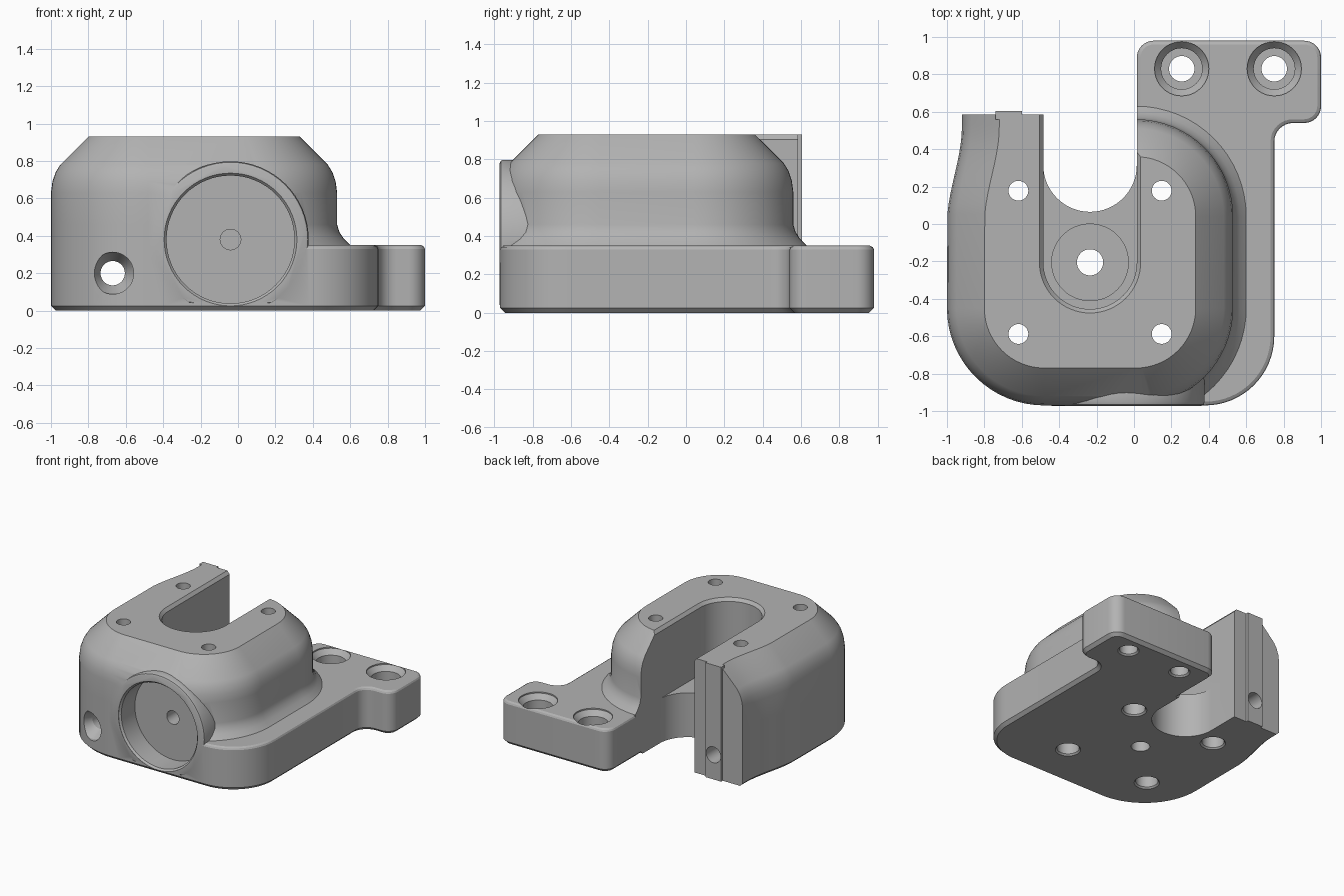
import bpy, bmesh
from math import cos, sin, radians

cube = bpy.data.objects.get("Cube")
if cube:
    bpy.data.objects.remove(cube, do_unlink=True)

metal = bpy.data.materials.new("plain_grey")
metal.use_nodes = True
GREY = (0.45, 0.45, 0.45, 1)
metal.diffuse_color = GREY
metal.node_tree.nodes["Principled BSDF"].inputs["Base Color"].default_value = GREY

CX, CY = -0.235, -0.205      # centre of the housing
FRONT, TOP = -0.97, 0.93


def arc(cx, cy, r, a0, a1, n=16):
    angles = [radians(a0 + (a1 - a0) * i / n) for i in range(n + 1)]
    return [(cx + r * cos(a), cy + r * sin(a)) for a in angles]


def loft(name, sections):
    """Closed solid through rings of 3D points."""
    bm = bmesh.new()
    rings = [[bm.verts.new(p) for p in s] for s in sections]
    for a, b in zip(rings, rings[1:]):
        for i in range(len(a)):
            j = (i + 1) % len(a)
            bm.faces.new((a[i], a[j], b[j], b[i]))
    bm.faces.new(rings[0][::-1])
    bm.faces.new(rings[-1])
    bmesh.ops.recalc_face_normals(bm, faces=bm.faces)
    mesh = bpy.data.meshes.new(name)
    bm.to_mesh(mesh)
    bm.free()
    mesh.materials.append(metal)
    obj = bpy.data.objects.new(name, mesh)
    bpy.context.collection.objects.link(obj)
    return obj


def stack(name, outline, steps):
    """Loft an insettable outline through (height, inset) steps."""
    return loft(name, [[(x, y, z) for x, y in outline(d)] for z, d in steps])


def turned(name, u, v, profile, along_y=False, floor=-9, n=48):
    """Round solid along z, or along y, from (radius, position) steps."""
    rings = []
    for r, t in profile:
        ring = arc(u, v, r, 0, 360 - 360 / n, n - 1)
        rings.append([(p, t, max(q, floor)) if along_y else (p, q, t) for p, q in ring])
    return loft(name, rings)


def combine(target, tool, operation):
    mod = target.modifiers.new(operation, 'BOOLEAN')
    mod.operation, mod.object, mod.solver = operation, tool, 'EXACT'
    bpy.context.view_layer.objects.active = target
    bpy.ops.object.modifier_apply(modifier=mod.name)
    bpy.data.objects.remove(tool, do_unlink=True)


# Outlines
def housing_outline(d):
    r = 0.52 - d
    rl = 0.52 - max(d, 0)
    pts = arc(-0.48, -0.45, rl, 180, 270) + arc(0.01, -0.45, r, 270, 360)
    pts += arc(0.01, 0.04, r, 0, 90) + [(-0.4, 0.56 - d), (-0.4, 0.585)]
    for i in range(11):      # left arm sweeps inwards towards the back
        y = 0.585 * (1 - i / 11)
        t = min(y / 0.52, 1)
        pts.append((-1 + max(d, 0) + 0.08 * t * t * (3 - 2 * t), y))
    return [(x, max(y, FRONT)) for x, y in pts]


def plate_outline(d):
    pts = [(-0.4, FRONT + d)]
    pts += arc(0.38, -0.6, 0.37 - d, 270, 360)
    pts += arc(0.85, 0.44, 0.10 + d, 180, 90, 8)
    pts += arc(0.91, 0.63, 0.09 - d, 270, 360, 8)
    pts += arc(0.91, 0.89, 0.09 - d, 0, 90, 8)
    pts += arc(0.105, 0.89, 0.09 - d, 90, 180, 8)
    return pts + [(0.015 + d, 0.3), (-0.4, 0.3)]


def slot_outline(cy):
    def outline(d):
        r = 0.25 + d
        return arc(CX, cy, r, 180, 360, 32) + [(CX + r, 1.3), (CX - r, 1.3)]
    return outline


# Housing with shoulder and foot flare
body = stack("housing", housing_outline, [
    (0, 0.025), (0.025, 0), (0.30, 0), (0.33, -0.07), (0.35, -0.07),
    (0.385, -0.035), (0.42, -0.012), (0.46, 0), (0.63, 0), (0.69, 0.008),
    (0.74, 0.025), (0.78, 0.05), (TOP, 0.2)])

# Mounting plate with rear tab
combine(body, stack("mounting_plate", plate_outline, [
    (0, 0.025), (0.025, 0), (0.33, 0), (0.342, 0.006), (0.35, 0.02)]), 'UNION')

# Round front boss
combine(body, turned("front_boss", -0.04, 0.38, [
    (0.40, -0.972), (0.413, -0.966), (0.418, -0.95), (0.418, -0.62)],
    True, 0.04, 64), 'UNION')

# Key rib on the end of the left arm
combine(body, loft("arm_rib", [
    [(-0.74, y, 0), (-0.6, y, 0), (-0.6, y, TOP), (-0.74, y, TOP)]
    for y in (0.56, 0.605)]), 'UNION')

# Slots: pocket with chamfered rim, and the deep notch at the back
cutters = [
    stack("pocket_cut", slot_outline(CY), [(0.36, 0), (0.905, 0), (0.935, 0.025), (1, 0.025)]),
    stack("notch_cut", slot_outline(0.315), [(-0.1, 0), (0.5, 0)]),
    turned("seat_cut", CX, CY, [(0.205, 0.27), (0.205, 0.5)]),
    turned("centre_hole", CX, CY, [(0.07, -0.1), (0.07, 0.4)]),
    turned("front_bore", -0.04, 0.38, [
        (0.355, -1.1), (0.355, -0.97), (0.342, -0.955), (0.342, -0.78)], True, n=64),
    turned("tapped_hole", -0.04, 0.38, [(0.055, -0.85), (0.055, -0.6)], True),
    turned("arm_hole", -0.67, 0.2, [
        (0.112, -1.1), (0.112, -0.91), (0.065, -0.82), (0.065, 0.8)], True),
]

# Four housing screw holes, wider from below
for sx in (-1, 1):
    for sy in (-1, 1):
        cutters.append(turned("screw_hole", CX + sx * 0.383, CY + sy * 0.383, [
            (0.095, -0.1), (0.095, 0), (0.083, 0.012), (0.083, 0.35), (0.053, 0.35001), (0.053, 1.1)], n=32))

# Two counterbored tab holes
for x in (0.255, 0.75):
    cutters.append(turned("tab_hole", x, 0.83, [
        (0.08, -0.1), (0.08, 0), (0.068, 0.012), (0.068, 0.2), (0.11, 0.20001),
        (0.11, 0.3), (0.145, 0.34), (0.145, 0.5)], n=40))

for cutter in cutters:
    combine(body, cutter, 'DIFFERENCE')

# Smooth curved faces, keep machined edges crisp
bpy.ops.object.select_all(action='DESELECT')
body.select_set(True)
bpy.context.view_layer.objects.active = body
bpy.ops.object.shade_smooth_by_angle(angle=radians(25))
